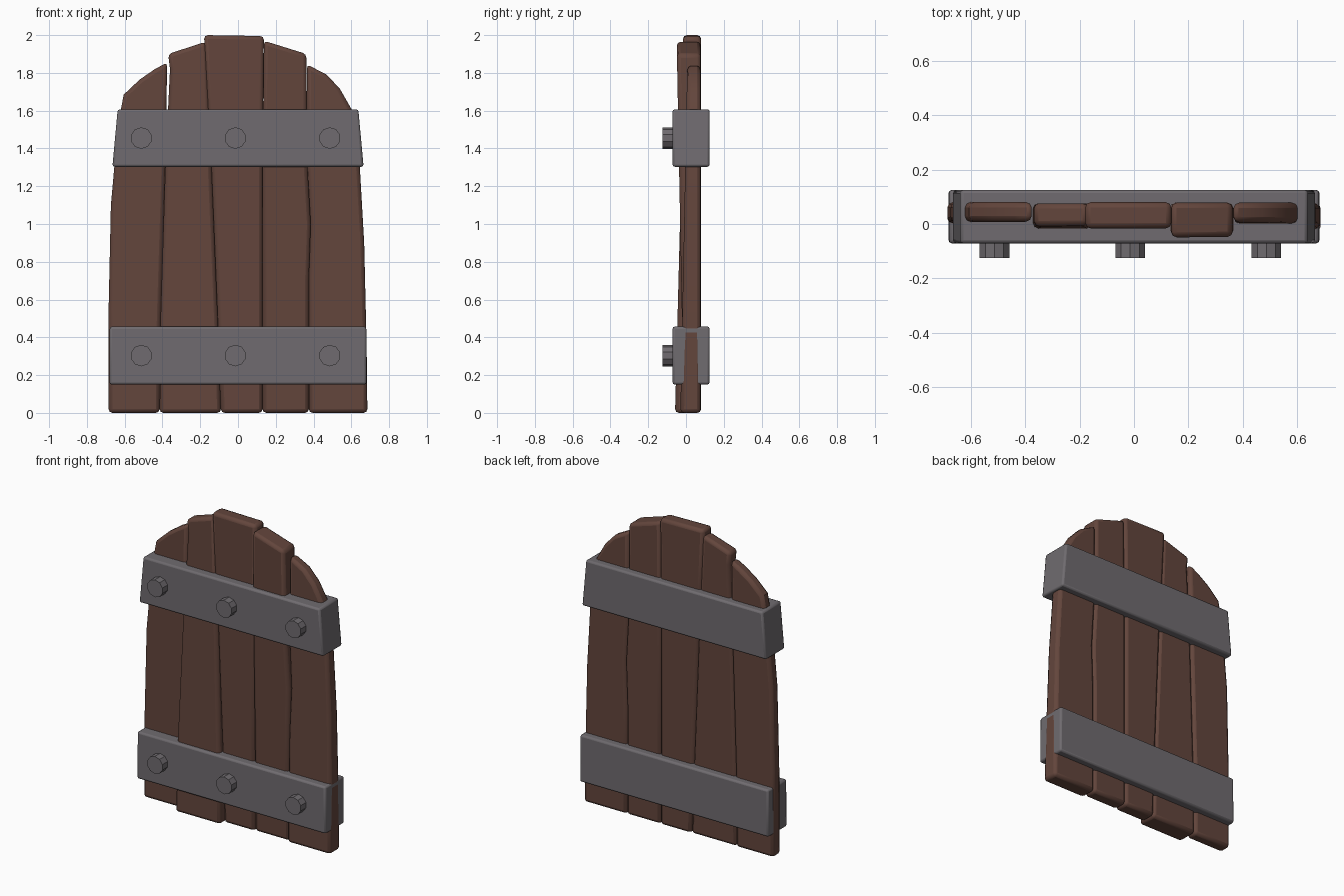
import bpy, bmesh
from math import pi, radians

if "Cube" in bpy.data.objects:
    bpy.data.objects.remove(bpy.data.objects["Cube"])


def material(name, rgb):
    m = bpy.data.materials.new(name)
    m.diffuse_color = (*rgb, 1)
    m.use_nodes = True
    m.node_tree.nodes["Principled BSDF"].inputs["Base Color"].default_value = m.diffuse_color
    return m


WOOD = material("dark_wood", (0.125, 0.06, 0.045))
IRON = material("iron", (0.16, 0.148, 0.16))


def extruded(name, outline, front, back, mat, bevel, segments=2):
    """Extrude an (x, z) outline in depth; front(z) gives the front face's y."""
    bm = bmesh.new()
    f = [bm.verts.new((x, front(z), z)) for x, z in outline]
    b = [bm.verts.new((x, back, z)) for x, z in outline]
    bm.faces.new(f)
    bm.faces.new(b[::-1])
    n = len(outline)
    for i in range(n):
        j = (i + 1) % n
        bm.faces.new((f[i], b[i], b[j], f[j]))
    bmesh.ops.recalc_face_normals(bm, faces=bm.faces)
    me = bpy.data.meshes.new(name)
    bm.to_mesh(me)
    bm.free()
    me.materials.append(mat)
    ob = bpy.data.objects.new(name, me)
    bpy.context.collection.objects.link(ob)
    mod = ob.modifiers.new("bevel", "BEVEL")
    mod.width, mod.segments = bevel, segments
    mod.limit_method, mod.angle_limit = "ANGLE", radians(50)
    bpy.ops.object.select_all(action="DESELECT")
    ob.select_set(True)
    bpy.context.view_layer.objects.active = ob
    bpy.ops.object.shade_smooth_by_angle(angle=radians(35))
    return ob


# Planks: outline, front y at the bottom, front y at the top, back y
planks = [
    ([(-0.685, 0), (-0.415, 0), (-0.41, 0.5), (-0.385, 1.3), (-0.375, 1.855),
      (-0.44, 1.82), (-0.52, 1.765), (-0.605, 1.685), (-0.625, 1.58),
      (-0.655, 1.3), (-0.673, 1.1), (-0.685, 0.55)], 0.0, 0.01, 0.08),
    ([(-0.415, 0), (-0.09, 0), (-0.105, 0.45), (-0.14, 1.3), (-0.17, 1.965),
      (-0.37, 1.9), (-0.36, 1.82), (-0.385, 1.3), (-0.41, 0.5)],
     -0.058, -0.006, 0.076),
    ([(-0.09, 0), (0.13, 0), (0.13, 1.3), (0.137, 1.995), (-0.18, 2.0),
      (-0.16, 1.6), (-0.14, 1.3), (-0.105, 0.45)], -0.018, -0.016, 0.08),
    ([(0.13, 0), (0.375, 0), (0.375, 0.7), (0.385, 1.0), (0.368, 1.3),
      (0.362, 1.9), (0.137, 1.97), (0.13, 1.3)], -0.012, -0.05, 0.078),
    ([(0.375, 0), (0.685, 0), (0.681, 0.35), (0.668, 0.9), (0.645, 1.3),
      (0.6, 1.61), (0.54, 1.715), (0.47, 1.79), (0.365, 1.845),
      (0.368, 1.3), (0.385, 1.0), (0.375, 0.7)], -0.03, 0.01, 0.078),
]
for i, (outline, y0, y1, back) in enumerate(planks):
    extruded(f"plank_{i + 1}", outline,
             lambda z, a=y0, b=y1: a + (b - a) * z / 2, back, WOOD, 0.02)

# Iron bands wrapping the planks, each with three rivets on the front
for name, z0, z1, w0, w1 in (("lower_band", 0.15, 0.457, 0.681, 0.679),
                             ("upper_band", 1.303, 1.607, 0.665, 0.637)):
    extruded(name, [(-w0, z0), (w0, z0), (w1, z1), (-w1, z1)],
             lambda z: -0.071, 0.125, IRON, 0.012)
    for k, x in enumerate((-0.512, -0.014, 0.486)):
        bpy.ops.mesh.primitive_cylinder_add(
            vertices=10, radius=0.057, depth=0.07,
            location=(x, -0.09, (z0 + z1) / 2), rotation=(pi / 2, 0, 0))
        ob = bpy.context.object
        ob.name = f"{name}_rivet_{k + 1}"
        ob.data.materials.append(IRON)
